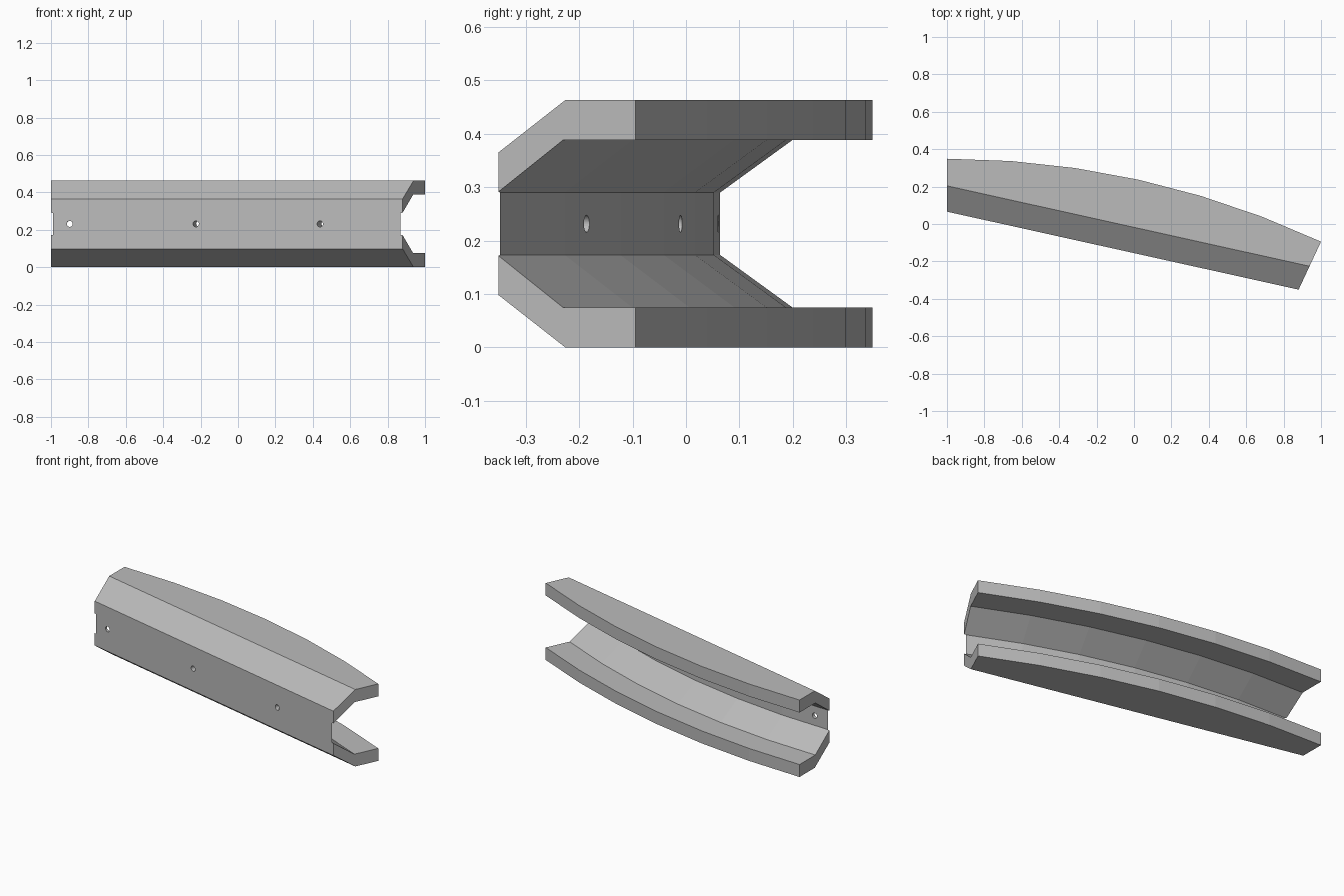
import bpy, bmesh
from math import sin, cos, radians
from mathutils import Vector, Matrix

if "Cube" in bpy.data.objects:
    bpy.data.objects.remove(bpy.data.objects["Cube"], do_unlink=True)

SWEEP, STEPS = 25.0, 6            # degrees of arc, facets along it
R_BACK, R_FRONT = 4.732, 4.449    # back arc and front chord end radius
CENTRE_Y = 0.349 - R_BACK
MID_Z = 0.2315
STEP = SWEEP / STEPS

grey = bpy.data.materials.new("light grey")
grey.use_nodes = True
grey.diffuse_color = (0.5, 0.5, 0.5, 1)
grey.node_tree.nodes["Principled BSDF"].inputs["Base Color"].default_value = (0.5, 0.5, 0.5, 1)


def on_arc(angle, radius, z):
    a = radians(angle)
    return Vector((-1 + radius * sin(a), CENTRE_Y + radius * cos(a), z))


def chord(radius, angle):
    """Radius at which a straight chord between both ends is met."""
    half = SWEEP / 2
    return radius * cos(radians(half)) / cos(radians(angle - half))


def add_object(name, bm):
    bmesh.ops.recalc_face_normals(bm, faces=bm.faces)
    mesh = bpy.data.meshes.new(name)
    bm.to_mesh(mesh)
    bm.free()
    mesh.materials.append(grey)
    obj = bpy.data.objects.new(name, mesh)
    bpy.context.collection.objects.link(obj)
    return obj


def sweep(name, angles, half_profile):
    """Sweep a profile, mirrored about mid height, around the arc."""
    bm = bmesh.new()
    rings = []
    for angle in angles:
        half = half_profile(angle)
        ring = half + [(r, -h) for r, h in reversed(half)]
        rings.append([bm.verts.new(on_arc(angle, r, MID_Z + h)) for r, h in ring])
    for a, b in zip(rings, rings[1:]):
        for i in range(len(a)):
            j = (i + 1) % len(a)
            bm.faces.new((a[i], a[j], b[j], b[i]))
    bm.faces.new(rings[0])
    bm.faces.new(rings[-1])
    return add_object(name, bm)


# Body: straight chamfered front, faceted curved back
body = sweep("curved_channel", [STEP * i for i in range(STEPS + 1)],
             lambda a: [(chord(R_FRONT, a), 0.1335),
                        (chord(R_FRONT + 0.138, a), 0.2315),
                        (R_BACK, 0.2315)])

# Tapered channel cut into the back, following the arc
cutters = [sweep("channel_cutter", [STEP * i for i in range(-1, STEPS + 2)],
                 lambda a: [(R_FRONT - 0.002, 0.0585),
                            (R_FRONT + 0.133, 0.1565),
                            (R_BACK + 0.2, 0.1565)])]

# Three bolt holes through the web, pointing at the arc centre
for angle in (1.3, 10.27, 19.2):
    bm = bmesh.new()
    turn = Matrix.Rotation(-radians(angle), 4, "Z") @ Matrix.Rotation(radians(90), 4, "X")
    bmesh.ops.create_cone(bm, cap_ends=True, segments=24, radius1=0.016, radius2=0.016, depth=0.5,
                          matrix=Matrix.Translation(on_arc(angle, R_FRONT, MID_Z)) @ turn)
    cutters.append(add_object("hole_cutter", bm))

for cutter in cutters:
    cutter.hide_render = True
    mod = body.modifiers.new("cut", "BOOLEAN")
    mod.operation = "DIFFERENCE"
    mod.solver = "EXACT"
    mod.object = cutter

# Bake the cuts and drop the cutters
bpy.context.view_layer.update()
evaluated = body.evaluated_get(bpy.context.evaluated_depsgraph_get())
baked = bpy.data.meshes.new_from_object(evaluated)
body.modifiers.clear()
body.data = baked
for cutter in cutters:
    bpy.data.objects.remove(cutter, do_unlink=True)
